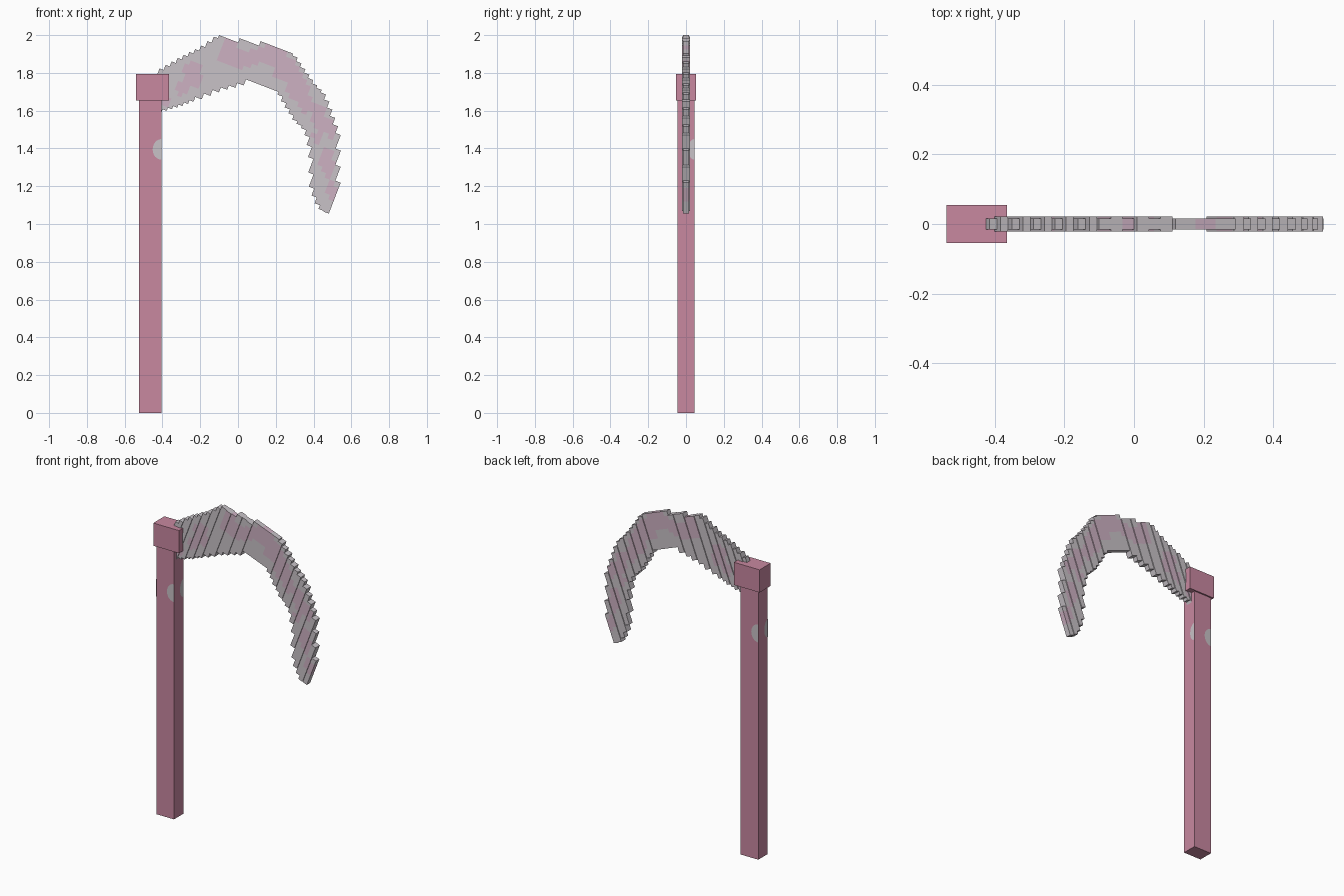
import bpy, bmesh, math
from mathutils import Matrix, Vector

if "Cube" in bpy.data.objects:
    bpy.data.objects.remove(bpy.data.objects["Cube"])


def material(name, rgb):
    m = bpy.data.materials.new(name)
    lin = [((c / 255 + 0.055) / 1.055) ** 2.4 for c in rgb]
    m.diffuse_color = (*lin, 1)
    m.use_nodes = True
    m.node_tree.nodes["Principled BSDF"].inputs["Base Color"].default_value = m.diffuse_color
    return m


ROSE = material("rose", (200, 136, 160))
GREY = material("pale grey", (200, 194, 199))
PINK = material("pale pink", (205, 177, 194))


def finish(bm, name, mats):
    me = bpy.data.meshes.new(name)
    bm.to_mesh(me)
    bm.free()
    ob = bpy.data.objects.new(name, me)
    for m in mats:
        me.materials.append(m)
    bpy.context.collection.objects.link(ob)
    return ob


def box(bm, x0, x1, y0, y1, z0, z1):
    mat = Matrix.Translation(((x0 + x1) / 2, (y0 + y1) / 2, (z0 + z1) / 2))
    mat = mat @ Matrix.Diagonal((x1 - x0, y1 - y0, z1 - z0, 1))
    bmesh.ops.create_cube(bm, size=1, matrix=mat)


def interp(table, u):
    for (a, va), (b, vb) in zip(table, table[1:]):
        if u <= b:
            return va + (vb - va) * (u - a) / (b - a)
    return table[-1][1]


# Handle and the block at its top
for name, dims in (("handle", (-.525, -.405, -.045, .045, 0, 1.70)),
                   ("top_block", (-.54, -.365, -.054, .054, 1.655, 1.795))):
    bm = bmesh.new()
    box(bm, *dims)
    finish(bm, name, [ROSE])

# Half-round spots, one on each side of the handle, ending at a corner
for i, (corner, inward, normal, r) in enumerate((
        ((-.405, -.045), (-1, 0), (0, -1), .047),
        ((-.525, .045), (1, 0), (0, 1), .047),
        ((-.405, .045), (0, -1), (1, 0), .035),
        ((-.525, -.045), (0, 1), (-1, 0), .035))):
    bm = bmesh.new()
    ring = []
    for k in range(13):
        a = -math.pi / 2 + math.pi * k / 12
        d = r * math.cos(a)
        ring.append(bm.verts.new((corner[0] + inward[0] * d + normal[0] * .002,
                                  corner[1] + inward[1] * d + normal[1] * .002,
                                  1.395 + .055 * math.sin(a))))
    f = bm.faces.new(ring)
    f.normal_update()
    if f.normal.dot(Vector((*normal, 0))) < 0:
        f.normal_flip()
    finish(bm, f"handle_spot_{i + 1}", [GREY])

# Blade: parallel slats whose ends follow an upper and a lower outline
upper = [(-.432, -.048), (-.345, .061), (-.269, .143), (-.201, .244), (-.094, .244),
         (-.092, .268), (.015, .268), (.017, .293), (.2, .293), (.27, .243),
         (.359, .185), (.433, .150), (.493, .082), (.574, -.016), (.61, -.109),
         (.645, -.203), (.681, -.296)]
lower = [(-.432, -.30), (-.338, -.237), (-.255, -.173), (-.176, -.10), (-.097, -.026),
         (-.0125, .033), (.04, .078), (.2, .074), (.258, .024), (.334, -.033),
         (.411, -.067), (.474, -.161), (.51, -.254), (.55, -.346), (.623, -.425),
         (.681, -.432)]
cuts = [-.432 + .0231 * i for i in range(10)]
cuts += [-.201, -.165, -.129, -.093, -.057, -.021, .016, .2]
cuts += [.2 + .03 * i for i in range(1, 17)]

TILT = Matrix.Translation((0, 0, 1.7)) @ Matrix.Rotation(math.radians(21), 4, 'Y')

# Pink mottling: centre x, centre z, half width, half height
patches = [(-.24, 1.79, .05, .07), (-.29, 1.72, .04, .04), (-.38, 1.65, .03, .03),
           (-.05, 1.91, .06, .07), (.03, 1.87, .07, .05), (.16, 1.90, .09, .05),
           (.25, 1.82, .07, .06), (.31, 1.73, .06, .07), (.36, 1.64, .04, .06),
           (.43, 1.56, .04, .07), (.42, 1.45, .03, .04), (.47, 1.33, .04, .08),
           (.49, 1.50, .02, .05), (.50, 1.17, .03, .05)]

bm = bmesh.new()
for i, (a, b) in enumerate(zip(cuts, cuts[1:])):
    mid = (a + b) / 2
    t = .021 if i % 2 else .016
    slat = bmesh.new()
    box(slat, a, b, -t, t, interp(lower, mid), interp(upper, mid))
    # Split the slat into small cells to carry the mottling
    planes = [((0, 0, -.46 + .025 * k), (0, 0, 1)) for k in range(32)]
    n = max(1, round((b - a) / .03))
    planes += [((a + (b - a) * k / n, 0, 0), (1, 0, 0)) for k in range(1, n)]
    for co, no in planes:
        bmesh.ops.bisect_plane(slat, geom=slat.verts[:] + slat.edges[:] + slat.faces[:],
                               plane_co=co, plane_no=no)
    for f in slat.faces:
        p = TILT @ f.calc_center_median()
        if any(((p.x - x) / w) ** 2 + ((p.z - z) / h) ** 2 < 1 for x, z, w, h in patches):
            f.material_index = 1
    part = bpy.data.meshes.new("slat")
    slat.to_mesh(part)
    slat.free()
    bm.from_mesh(part)
    bpy.data.meshes.remove(part)
blade = finish(bm, "blade", [GREY, PINK])
blade.matrix_world = TILT
